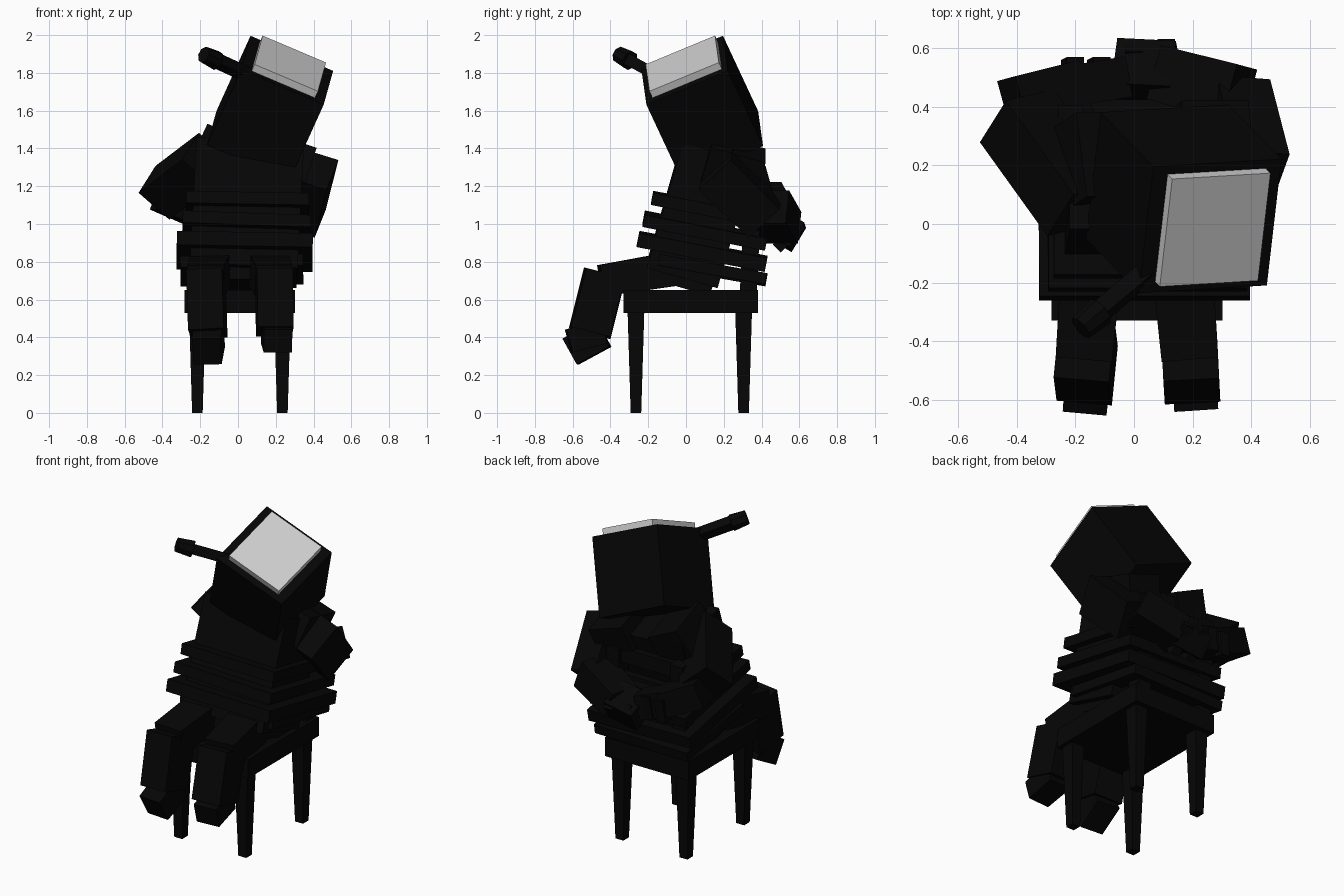
import bpy
import bmesh
from math import radians
from mathutils import Vector, Matrix, Euler

old = bpy.data.objects.get("Cube")
if old:
    bpy.data.objects.remove(old, do_unlink=True)


def material(name, value):
    m = bpy.data.materials.new(name)
    m.use_nodes = True
    m.diffuse_color = (value, value, value, 1)
    m.node_tree.nodes["Principled BSDF"].inputs["Base Color"].default_value = (value, value, value, 1)
    return m


BLACK = material("matte black", 0.0018)
GREY = material("screen light grey", 0.62)


def finish(name, bm, matrix, mat=BLACK):
    bmesh.ops.recalc_face_normals(bm, faces=bm.faces[:])
    mesh = bpy.data.meshes.new(name)
    bm.to_mesh(mesh)
    bm.free()
    mesh.materials.append(mat)
    ob = bpy.data.objects.new(name, mesh)
    ob.matrix_world = matrix
    bpy.context.collection.objects.link(ob)
    return ob


def box(name, centre, size, rot=(0, 0, 0), mat=BLACK):
    """Box at a centre, turned by degrees or by a given matrix."""
    bm = bmesh.new()
    bmesh.ops.create_cube(bm, size=1, matrix=Matrix.Diagonal((*size, 1)))
    if not isinstance(rot, Matrix):
        rot = Euler([radians(a) for a in rot]).to_matrix()
    return finish(name, bm, Matrix.Translation(centre) @ rot.to_4x4(), mat)


def beam(name, start, end, w, d, taper=1.0, side=(1, 0, 0), sides=4):
    """Straight limb from start to end; w runs along the side direction."""
    a, b = Vector(start), Vector(end)
    z = (b - a).normalized()
    x = Vector(side)
    x = (x - z * x.dot(z)).normalized()
    rot = Matrix((x, z.cross(x), z)).transposed()
    bm = bmesh.new()
    if sides == 4:
        bmesh.ops.create_cube(bm, size=1)
    else:
        bmesh.ops.create_cone(bm, cap_ends=True, segments=sides, radius1=0.5, radius2=0.5, depth=1)
    for v in bm.verts:
        k = taper if v.co.z > 0 else 1
        v.co = (v.co.x * w * k, v.co.y * d * k, v.co.z * (b - a).length)
    return finish(name, bm, Matrix.Translation((a + b) / 2) @ rot.to_4x4())


def rope(name, centre, size, rot):
    """Square loop of flat straps around the body and chair."""
    r = Euler([radians(a) for a in rot]).to_matrix()
    w, d, h = size
    t = 0.1
    for s, side in ((-1, "right"), (1, "left")):
        box(f"{name}_{side}", Vector(centre) + r @ Vector((s * (w - t) / 2, 0, 0)), (t, d, h), r)
    for s, side in ((-1, "front"), (1, "back")):
        box(f"{name}_{side}", Vector(centre) + r @ Vector((0, s * (d - t) / 2, 0)), (w, t, h), r)


# Chair: seat, tapered legs, back posts and rails
box("chair_seat", (0.01, 0.025, 0.59), (0.585, 0.71, 0.12))
for x in (-0.215, 0.235):
    side = "right" if x < 0 else "left"
    for y in (-0.265, 0.305):
        end = "front" if y < 0 else "back"
        beam(f"chair_leg_{end}_{side}", (x, y, 0.56), (x, y, 0), 0.09, 0.09, 0.62)
    beam(f"chair_back_post_{side}", (x, 0.33, 0.64), (x, 0.36, 1.25), 0.09, 0.09)
for z in (0.88, 1.04, 1.2):
    box("chair_back_rail", (0.01, 0.35, z), (0.5, 0.05, 0.09))

# Body leaning back in the chair
box("torso", (0.045, 0.075, 1.06), (0.57, 0.39, 0.69), (-16, 3, 0))
box("hips", (0.02, 0.0, 0.76), (0.5, 0.32, 0.2), (-16, 0, 0))
box("shoulder_right", (-0.12, 0.21, 1.36), (0.22, 0.3, 0.2), (-16, 25, 0))
box("shoulder_left", (0.26, 0.25, 1.31), (0.24, 0.3, 0.2), (-16, 18, 0))

# Rope loops
rope("rope_upper", (0.05, 0.12, 1.08), (0.65, 0.61, 0.065), (-11, 1, 0))
rope("rope_chest", (0.045, 0.1, 0.965), (0.68, 0.66, 0.065), (-11, 2, 0))
rope("rope_waist", (0.035, 0.085, 0.855), (0.72, 0.69, 0.075), (-11, 1, 0))
rope("rope_lap", (0.02, 0.14, 0.755), (0.65, 0.58, 0.06), (-10, -1, 0))

# Arms pulled behind the chair back
beam("upper_arm_right", (-0.17, 0.05, 1.34), (-0.4, 0.37, 1.165), 0.22, 0.22, 1, (0.53, 0.97, 0.88))
beam("forearm_right", (-0.41, 0.4, 1.15), (-0.19, 0.46, 1.05), 0.16, 0.2, 0.95, (0, 0, 1))
beam("hand_right", (-0.22, 0.47, 1.06), (-0.04, 0.5, 1.0), 0.15, 0.14, 1, (0, 0, 1))
beam("upper_arm_left", (0.405, 0.16, 1.29), (0.345, 0.42, 1.03), 0.2, 0.24, 0.95, (0.93, 0, -0.37))
beam("forearm_left", (0.36, 0.44, 1.09), (0.1, 0.51, 0.98), 0.19, 0.2, 0.95, (0, 0, 1))
beam("hand_left", (0.14, 0.51, 0.99), (-0.06, 0.52, 0.96), 0.15, 0.18, 1, (0, 0.5, 0.86))
for i in range(2):
    beam("finger_right", (-0.2 + i * 0.09, 0.54, 1.09), (-0.22 + i * 0.09, 0.53, 0.95), 0.06, 0.06)
    beam("finger_left", (0.0 + i * 0.11, 0.61, 1.0), (0.0 + i * 0.11, 0.48, 0.87), 0.06, 0.06)

# Legs bent over the seat edge
for name, hip, knee, ankle, heel, toe, height, turn in (
        ("right", (-0.14, -0.08, 0.76), (-0.17, -0.45, 0.7), (-0.16, -0.51, 0.42),
         (-0.15, -0.44, 0.42), (-0.165, -0.61, 0.325), 0.16, (1, -0.1, 0)),
        ("left", (0.16, -0.08, 0.76), (0.19, -0.45, 0.7), (0.195, -0.51, 0.43),
         (0.2, -0.44, 0.43), (0.212, -0.62, 0.38), 0.13, (1, 0.05, 0))):
    beam("thigh_" + name, hip, knee, 0.21, 0.18, 0.92, turn)
    beam("shin_" + name, Vector(knee) + Vector((0, 0.02, 0.04)), ankle, 0.19, 0.21, 1, turn)
    beam("foot_" + name, heel, toe, 0.155, height, 0.97, turn)

# Box head tilted up and sideways, with its screen
across = Vector((0.916, 0.055, -0.389)).normalized()
up = Vector((0.113, 0.919, 0.378))
up = (up - across * up.dot(across)).normalized()
out = across.cross(up)
head_rot = Matrix((across, up, out)).transposed()
face = Vector((0.259, -0.006, 1.812))
box("head", face - out * 0.235, (0.476, 0.47, 0.475), head_rot)
box("screen", Vector((0.277, -0.02, 1.85)) - out * 0.025, (0.365, 0.4, 0.05), head_rot, GREY)

# Thin stalk with a thicker tip beside the screen
tip = Vector((-0.135, -0.315, 1.875))
aim = Vector((-0.15, -0.13, 0.07)).normalized()
beam("stalk", (0.06, -0.15, 1.785), tip, 0.06, 0.06)
beam("stalk_tip", tip - aim * 0.03, tip + aim * 0.065, 0.105, 0.105, 0.85, (0, 0, 1), 8)
